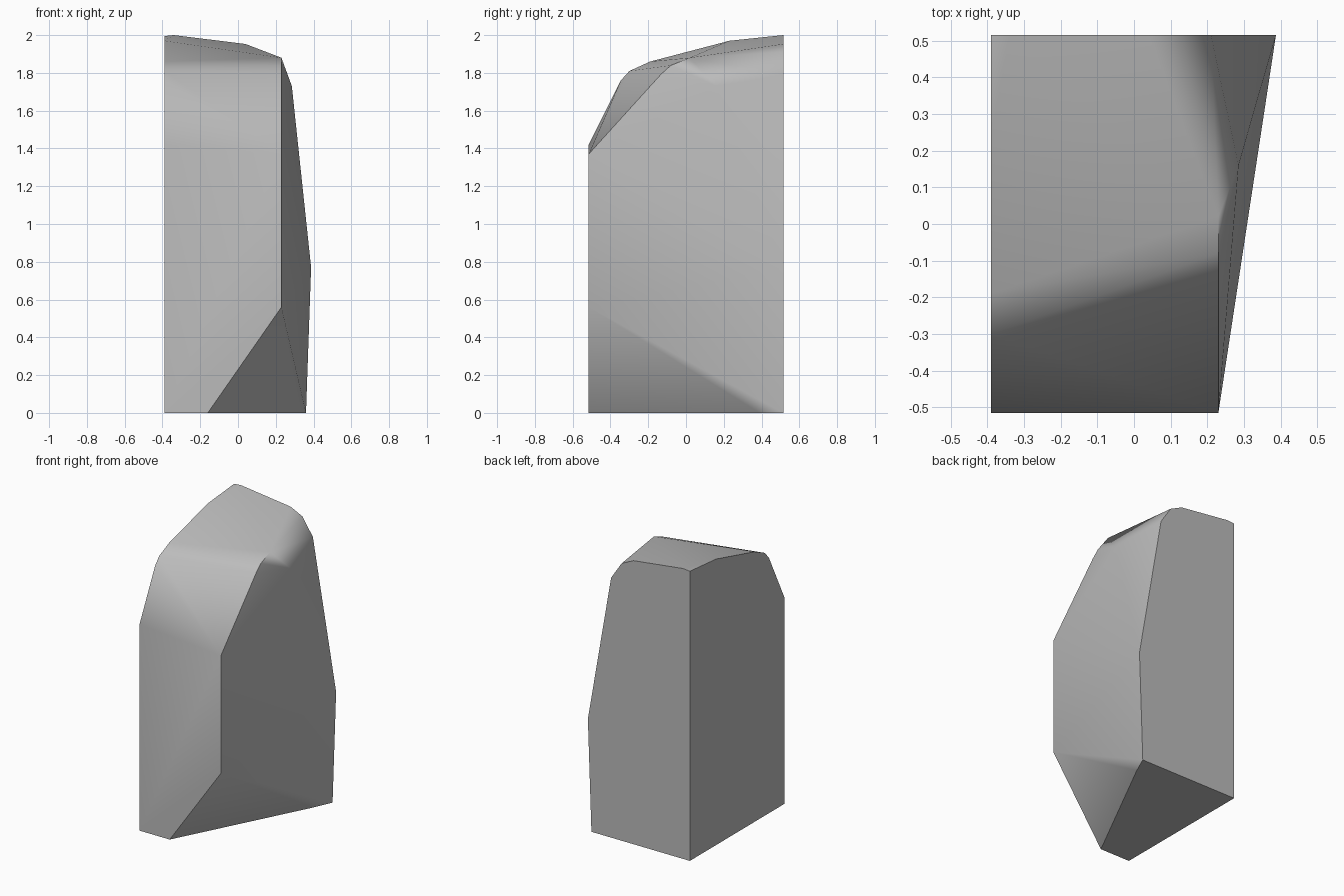
import bpy
import bmesh
from math import radians

cube = bpy.data.objects.get("Cube")
if cube:
    bpy.data.objects.remove(cube, do_unlink=True)

LEFT, RIGHT, FRONT, BACK = -0.39, 0.23, -0.515, 0.515

# Flat back outline, as (x, z)
back = [(LEFT, 0), (0.36, 0), (0.387, 0.77), (0.21, 1.79), (0.13, 1.91),
        (0.04, 1.953), (-0.34, 2.0), (LEFT, 1.995)]
# Flat side outline, as (y, z), with a rounded shoulder
side = [(FRONT, 0), (FRONT, 1.42), (-0.345, 1.76), (-0.30, 1.81),
        (-0.19, 1.86), (0.23, 1.97)]
# Ridge above the leaning side, as (y, z)
ridge = [(FRONT, 0.56), (FRONT, 1.37), (-0.13, 1.795), (-0.08, 1.84), (0.02, 1.88)]
# Undercut foot and the bulge of the leaning side
extra = [(-0.16, FRONT, 0), (0.304, 0.39, 0), (0.285, 0.16, 1.73)]

points = ([(x, BACK, z) for x, z in back] + [(LEFT, y, z) for y, z in side]
          + [(RIGHT, y, z) for y, z in ridge] + extra)

# Faceted rock wrapped around the outlines
bm = bmesh.new()
for p in points:
    bm.verts.new(p)
hull = bmesh.ops.convex_hull(bm, input=bm.verts)
loose = [v for v in bm.verts if not v.link_faces]
bmesh.ops.delete(bm, geom=loose, context='VERTS')
bmesh.ops.dissolve_limit(bm, angle_limit=radians(1), verts=bm.verts, edges=bm.edges)
bmesh.ops.recalc_face_normals(bm, faces=bm.faces)
mesh = bpy.data.meshes.new("rock")
bm.to_mesh(mesh)
bm.free()
rock = bpy.data.objects.new("rock", mesh)
bpy.context.collection.objects.link(rock)

# Stone colour
stone = bpy.data.materials.new("stone grey")
stone.use_nodes = True
colour = (0.5, 0.5, 0.5, 1)
stone.diffuse_color = colour
stone.node_tree.nodes["Principled BSDF"].inputs["Base Color"].default_value = colour
mesh.materials.append(stone)

# Soft bevels between broad flat facets
bpy.context.view_layer.objects.active = rock
rock.select_set(True)
bpy.ops.object.shade_smooth_by_angle(angle=radians(35))
weighted = rock.modifiers.new("flat facets", 'WEIGHTED_NORMAL')
weighted.keep_sharp = True
